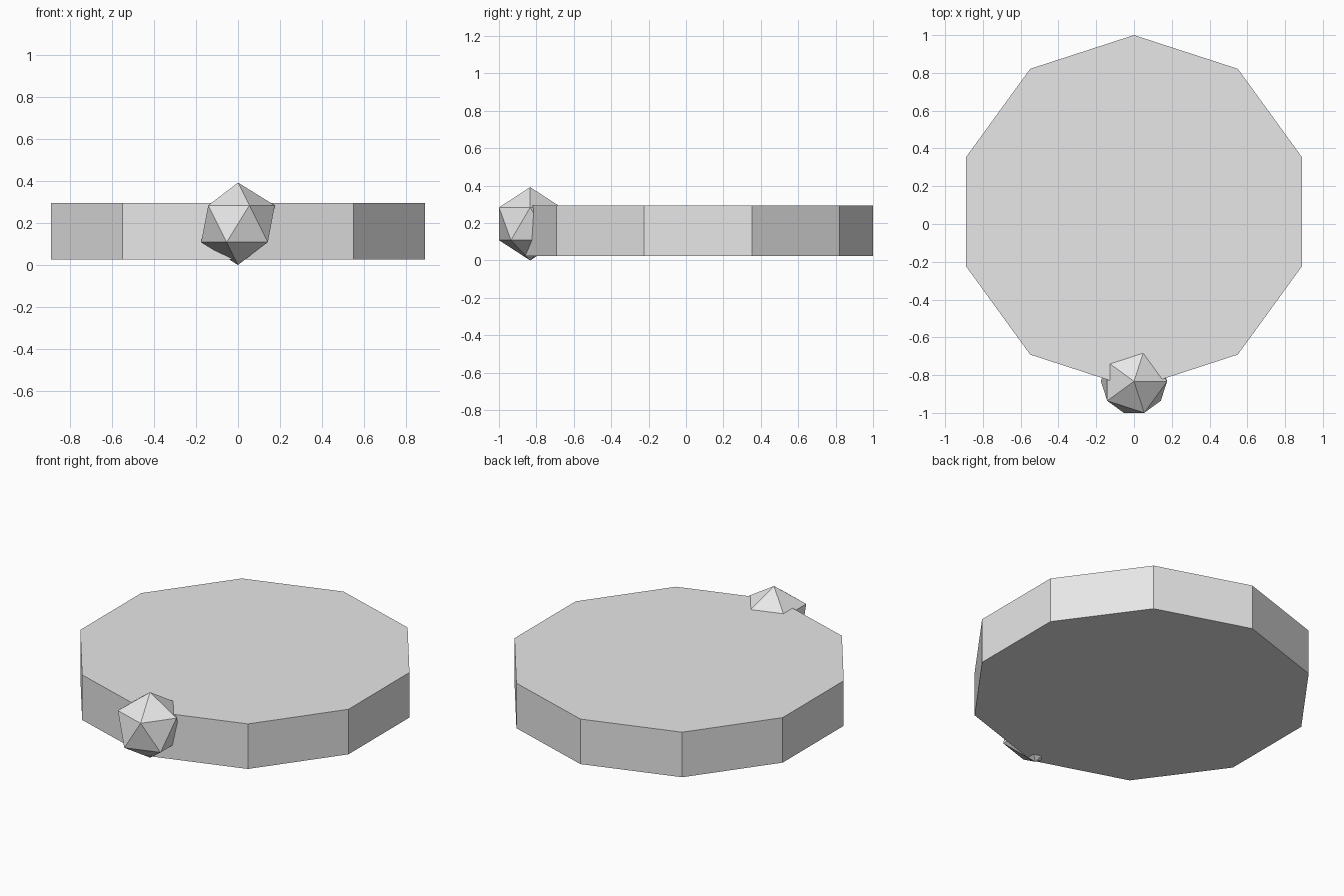
import bpy

cube = bpy.data.objects.get("Cube")
if cube:
    bpy.data.objects.remove(cube, do_unlink=True)

# Single plain grey for both parts
grey = bpy.data.materials.new("light grey")
grey.use_nodes = True
colour = (0.8, 0.8, 0.8, 1.0)
grey.diffuse_color = colour
grey.node_tree.nodes["Principled BSDF"].inputs["Base Color"].default_value = colour


def finish(name):
    obj = bpy.context.object
    obj.name = name
    obj.data.materials.append(grey)
    bpy.ops.object.shade_flat()


# Ten-sided disc with a corner pointing to the back
bpy.ops.mesh.primitive_cylinder_add(
    vertices=10, radius=0.935, depth=0.27, location=(0, 0.065, 0.16))
finish("disc")

# Faceted knob set into the front corner
bpy.ops.mesh.primitive_ico_sphere_add(
    subdivisions=1, radius=0.196, location=(0, -0.833, 0.196))
finish("front_knob")
